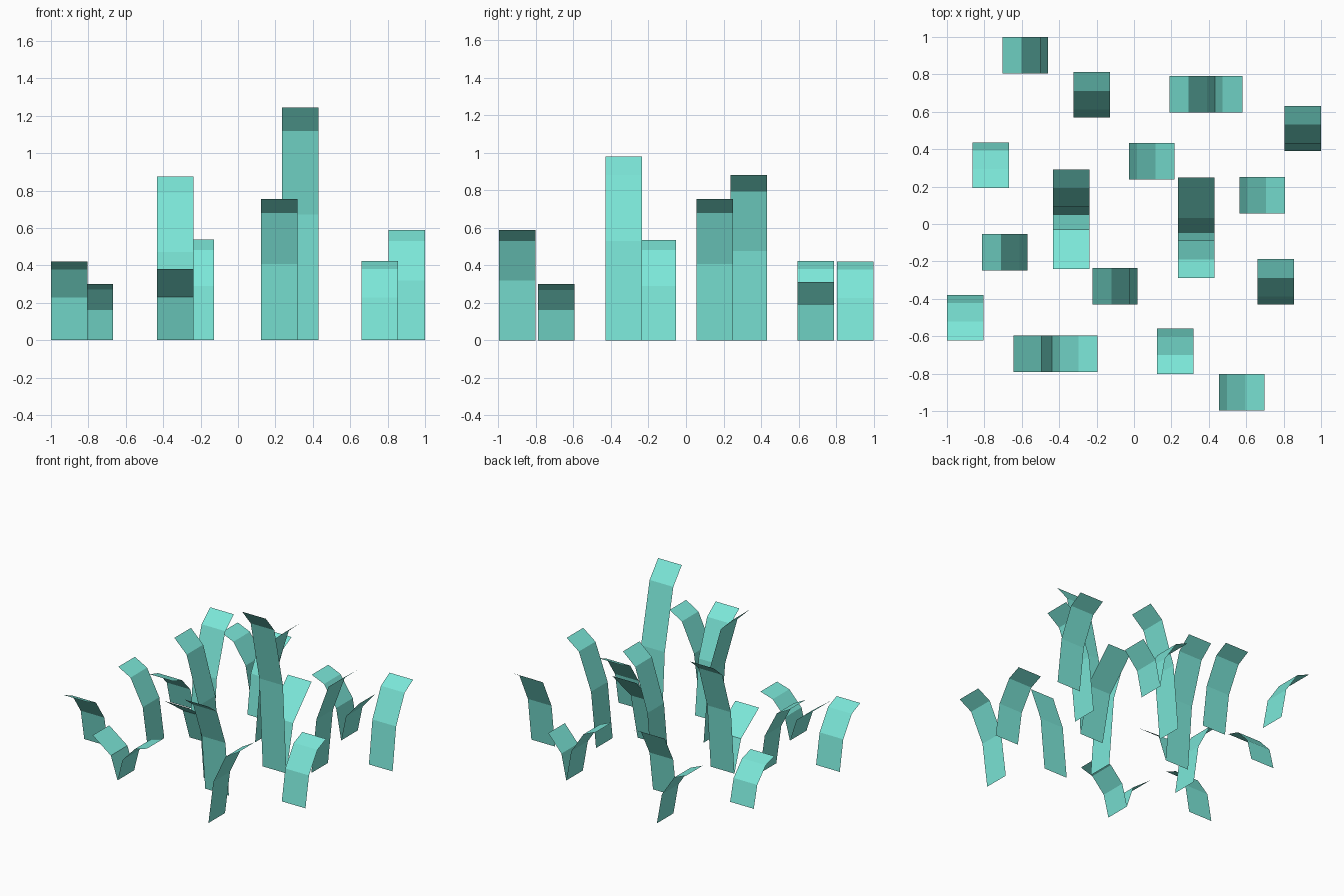
import bpy

if "Cube" in bpy.data.objects:
    bpy.data.objects.remove(bpy.data.objects["Cube"])

WIDTH = 0.195
mat = bpy.data.materials.new("grass_green")
mat.diffuse_color = (0.2, 0.8, 0.69, 1)
mat.use_nodes = True
mat.node_tree.nodes["Principled BSDF"].inputs["Base Color"].default_value = mat.diffuse_color

# Blade profiles: (share of lean, share of height)
TALL = [(0, 0), (0.17, 0.54), (0.585, 0.9), (1, 1)]
SHORT = [(0, 0), (0.27, 0.605), (1, 1)]


def blade(name, x, y, axis, lean, height, profile):
    """Flat strip rising from (x, y) and leaning along axis by signed lean."""
    verts = []
    for out, up in profile:
        for side in (-WIDTH / 2, WIDTH / 2):
            if axis == "x":
                verts.append((x + out * lean, y + side, up * height))
            else:
                verts.append((x - side, y + out * lean, up * height))
    faces = [(2 * i, 2 * i + 1, 2 * i + 3, 2 * i + 2) for i in range(len(profile) - 1)]
    if lean > 0:
        faces = [f[::-1] for f in faces]
    mesh = bpy.data.meshes.new(name)
    mesh.from_pydata(verts, [], faces)
    mesh.materials.append(mat)
    obj = bpy.data.objects.new(name, mesh)
    bpy.context.collection.objects.link(obj)


# Tall three-part blades: root x, root y, axis, lean direction, height
tall = [
    (-0.902, -0.38, "y", -1, 0.42), (-0.765, 0.435, "y", -1, 0.30),
    (-0.336, 0.05, "y", 1, 0.875), (-0.225, 0.57, "y", 1, 0.537),
    (0.334, -0.047, "y", -1, 1.243), (0.22, -0.56, "y", -1, 0.755),
    (0.759, -0.43, "y", 1, 0.424), (0.902, 0.39, "y", 1, 0.59),
    (-0.46, 0.902, "x", -1, 0.42), (0.432, 0.693, "x", -1, 0.424),
    (-0.026, 0.335, "x", 1, 0.882), (0.565, 0.153, "x", 1, 0.755),
    (-0.57, -0.15, "x", -1, 0.537), (0.02, -0.333, "x", -1, 0.98),
    (-0.438, -0.693, "x", 1, 0.30), (0.455, -0.9, "x", 1, 0.59),
]
for i, (x, y, axis, sign, h) in enumerate(tall):
    blade(f"tall_blade_{i + 1}", x, y, axis, sign * 0.242, h, TALL)

# Short two-part side blades sharing a root with a tall one
short = [
    (-0.336, 0.05, "y", -0.29, 0.38), (0.334, -0.047, "y", 0.295, 0.57),
    (0.432, 0.693, "x", 0.148, 0.313), (-0.438, -0.693, "x", -0.205, 0.28),
]
for i, (x, y, axis, lean, h) in enumerate(short):
    blade(f"side_blade_{i + 1}", x, y, axis, lean, h, SHORT)
